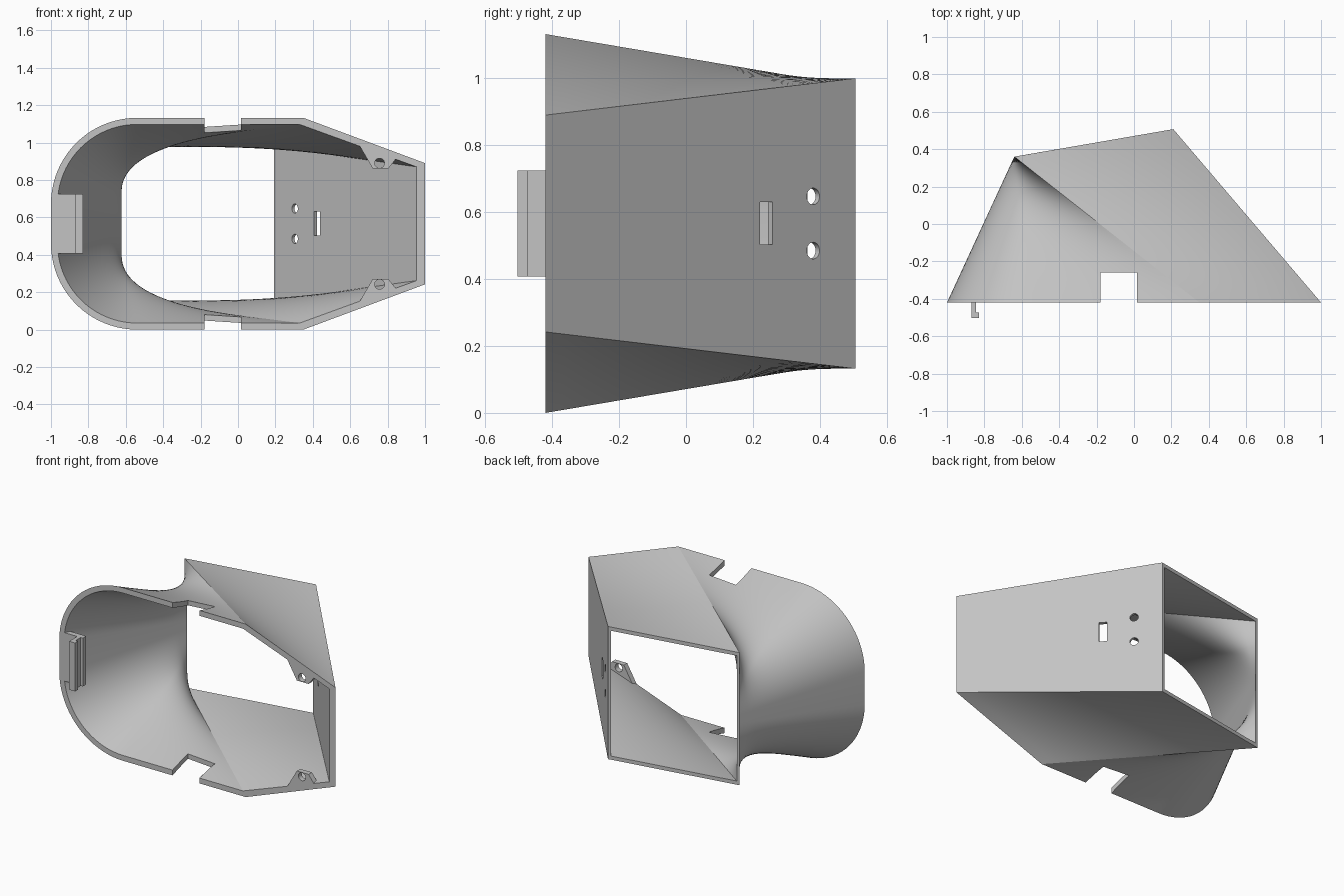
import bpy, bmesh, math
from mathutils import Vector, Matrix

if "Cube" in bpy.data.objects:
    bpy.data.objects.remove(bpy.data.objects["Cube"], do_unlink=True)

grey = bpy.data.materials.new("plain grey")
grey.use_nodes = True
COLOUR = (0.55, 0.55, 0.55, 1)
grey.diffuse_color = COLOUR
grey.node_tree.nodes["Principled BSDF"].inputs["Base Color"].default_value = COLOUR

FRONT = -0.42      # y of the front rim
MID = 0.566        # height of the mirror plane
WALL = 0.035


def add_object(name, bm):
    bmesh.ops.recalc_face_normals(bm, faces=bm.faces)
    mesh = bpy.data.meshes.new(name)
    bm.to_mesh(mesh)
    bm.free()
    mesh.materials.append(grey)
    ob = bpy.data.objects.new(name, mesh)
    bpy.context.collection.objects.link(ob)
    return ob


def box(name, lo, hi):
    lo, hi = Vector(lo), Vector(hi)
    bm = bmesh.new()
    bmesh.ops.create_cube(bm, size=1, matrix=Matrix.Translation((lo + hi) / 2)
                          @ Matrix.Diagonal((*(hi - lo), 1)))
    return add_object(name, bm)


def prism(name, points, offset):
    """Extrude a flat outline along an offset."""
    bm = bmesh.new()
    face = bm.faces.new([bm.verts.new(p) for p in points])
    out = bmesh.ops.extrude_face_region(bm, geom=[face])
    bmesh.ops.translate(bm, vec=offset,
                        verts=[v for v in out["geom"] if isinstance(v, bmesh.types.BMVert)])
    return add_object(name, bm)


def cylinder(name, centre, axis, radius, depth):
    bm = bmesh.new()
    turn = Vector(axis).to_track_quat("Z", "Y").to_matrix().to_4x4()
    bmesh.ops.create_cone(bm, cap_ends=True, segments=32, radius1=radius, radius2=radius,
                          depth=depth, matrix=Matrix.Translation(centre) @ turn)
    return add_object(name, bm)


def cut(target, cutter):
    cutter.hide_render = True
    mod = target.modifiers.new("cut", "BOOLEAN")
    mod.operation, mod.solver, mod.object = "DIFFERENCE", "EXACT", cutter
    bpy.context.view_layer.objects.active = target
    bpy.ops.object.modifier_apply(modifier=mod.name)
    bpy.data.objects.remove(cutter, do_unlink=True)


def front_ring(d):
    """Upper half outline of the front rim, inset by d, then mirrored downwards."""
    corner = Vector((1 - 1.28 * d, 0.89 - 0.57 * d))
    knee = Vector((0.35 - 0.57 * d, 1.132 - d))
    r = 0.46 - d
    patch = [corner.lerp(knee, i / 20) for i in range(21)]
    start = Vector((-0.54, knee.y))
    line = [knee.lerp(start, i / 20) for i in range(1, 21)]
    arc = [start + Vector((-r * math.sin(a), r * math.cos(a) - r))
           for a in (math.pi / 2 * i / 20 for i in range(1, 21))]
    half = patch + line + arc
    ring = half + [Vector((p.x, 2 * MID - p.y)) for p in reversed(half)]
    return [Vector((p.x, FRONT, p.y)) for p in ring], len(patch)


def back_ring(front, n, dx, dz):
    """Slanted rear rectangle, spaced to match the front ring."""
    near, far = Vector((0.21 - dx, 0.507 - dx * 0.18)), Vector((-0.64 + dx, 0.36 + dx * 0.18))
    top, low = 1.0 - dz, 0.132 + dz
    curve = front[n - 1:len(front) - n + 1]
    run = [0]
    for a, b in zip(curve, curve[1:]):
        run.append(run[-1] + (b - a).length)
    edge = [near.lerp(far, i / (n - 1)) for i in range(n)]
    side = [Vector((far.x, far.y, top + (low - top) * s / run[-1])) for s in run]
    return ([Vector((p.x, p.y, top)) for p in edge] + side[1:-1]
            + [Vector((p.x, p.y, low)) for p in reversed(edge)])


# Duct shell: ruled loft, outside going back and inside coming forward
STEPS = 16
rings = []
for inset, dx, dz, order in ((0, 0, 0, range(STEPS + 1)),
                             (WALL, 0.018, 0.024, range(STEPS, -1, -1))):
    front, n = front_ring(inset)
    back = back_ring(front, n, dx, dz)
    rings += [[a.lerp(b, i / STEPS) for a, b in zip(front, back)] for i in order]
bm = bmesh.new()
grid = [[bm.verts.new(p) for p in ring] for ring in rings]
for i, ring in enumerate(grid):
    following = grid[(i + 1) % len(grid)]
    for j in range(len(ring)):
        k = (j + 1) % len(ring)
        bm.faces.new((ring[j], ring[k], following[k], following[j]))
duct = add_object("duct_shell", bm)

# Notches in the top and bottom of the rim
cut(duct, box("notch_cutter", (-0.18, -0.6, -0.2), (0.015, -0.26, 1.4)))

# Round holes and slot through the flat side wall
along = Vector((-0.79, 0.927, 0)).normalized()
normal = Vector((along.y, -along.x, 0))


def on_wall(y, z):
    return Vector((1 - 0.79 * (y - FRONT) / 0.927, y, z))


for z in (0.485, 0.647):
    cut(duct, cylinder("hole_cutter", on_wall(0.38, z), normal, 0.025, 0.2))
slot = [on_wall(0.24, z) + along * s - normal * 0.1
        for s, z in ((-0.025, 0.503), (0.025, 0.503), (0.025, 0.63), (-0.025, 0.63))]
cut(duct, prism("slot_cutter", slot, normal * 0.2))

# Screw tabs inside the slanted rim edges
for name, sign in (("upper_screw_tab", 1), ("lower_screw_tab", -1)):
    outline = [(0.64, 1.0), (0.72, 0.862), (0.805, 0.862), (0.85, 0.92), (0.85, 0.935), (0.64, 1.01)]
    tab = prism(name, [(x, FRONT, MID + sign * (z - MID)) for x, z in outline], (0, 0.035, 0))
    cut(tab, cylinder("screw_cutter", (0.757, FRONT, MID + sign * (0.89 - MID)),
                      (0, 1, 0), 0.026, 0.2))

# Snap clip on the rounded side: flange, post and lip in one profile
clip = [(-0.975, -0.42), (-0.87, -0.42), (-0.87, -0.503), (-0.828, -0.503), (-0.828, -0.472),
        (-0.845, -0.472), (-0.845, -0.42), (-0.83, -0.42), (-0.83, -0.385), (-0.975, -0.385)]
prism("snap_clip", [(x, y, 0.408) for x, y in clip], (0, 0, 0.317))

for ob in bpy.context.view_layer.objects:
    ob.select_set(ob.type == "MESH")
bpy.context.view_layer.objects.active = duct
bpy.ops.object.shade_smooth_by_angle(angle=math.radians(25))
